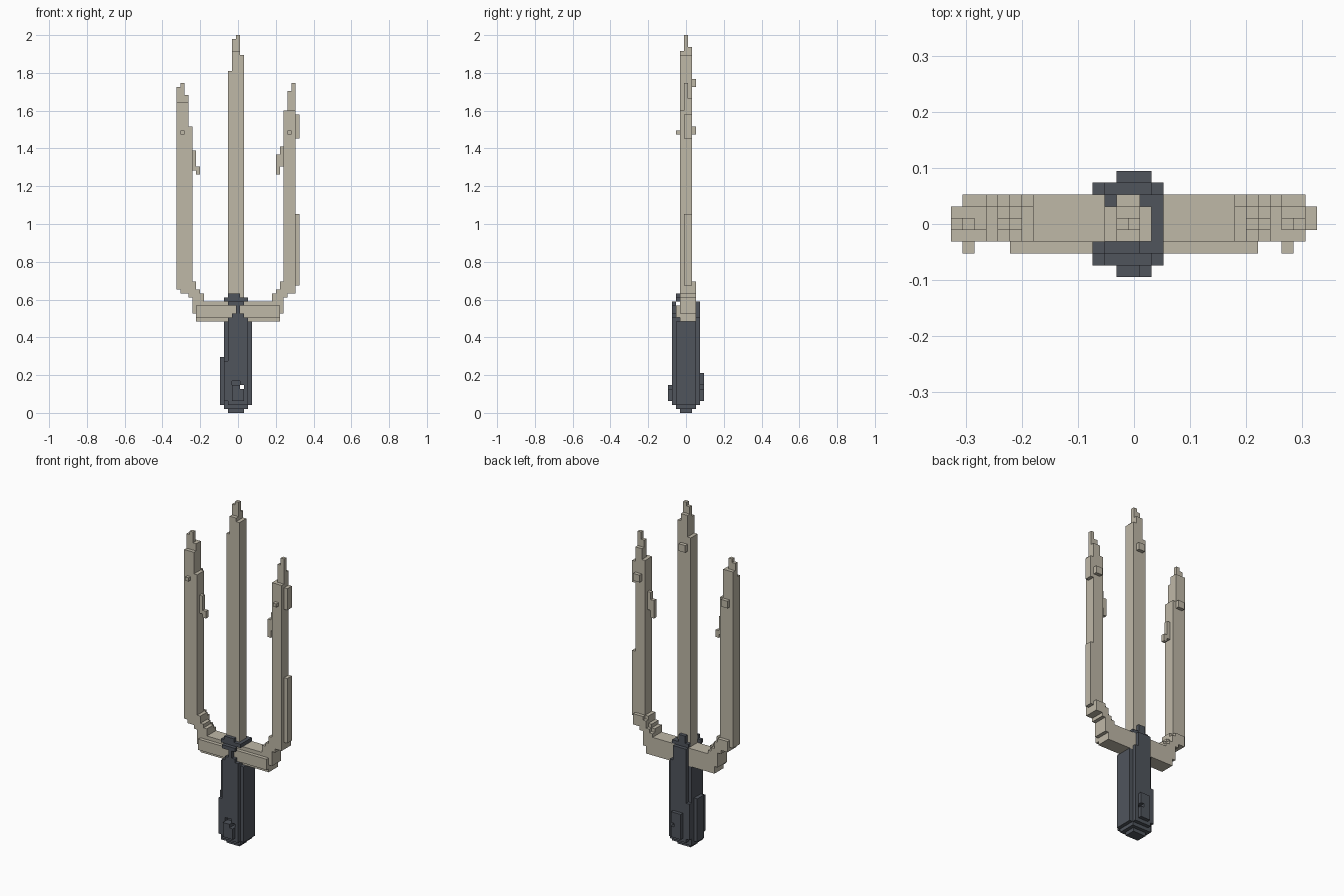
import bpy, bmesh
from itertools import product
from mathutils import Vector

V = 2 / 95                       # edge of one block
W, D = 31, 9                     # blocks across x and y

cube = bpy.data.objects.get("Cube")
if cube:
    bpy.data.objects.remove(cube, do_unlink=True)


def material(name, rgb):
    m = bpy.data.materials.new(name)
    m.use_nodes = True
    m.diffuse_color = (*rgb, 1)
    m.node_tree.nodes["Principled BSDF"].inputs["Base Color"].default_value = (*rgb, 1)
    return m


def box(x, y, z):
    """Set of blocks filling three half-open ranges."""
    return set(product(range(*x), range(*y), range(*z)))


def mirror(cells):
    return {(W - 1 - x, y, z) for x, y, z in cells}


def build(name, cells, mat):
    """Skin a set of blocks with only its outer faces, joining flat areas."""
    bm = bmesh.new()
    verts = {}
    corners = ((0, 0), (1, 0), (1, 1), (0, 1))

    def vert(p):
        if p not in verts:
            verts[p] = bm.verts.new(Vector((p[0] - W / 2, p[1] - D / 2, p[2])) * V)
        return verts[p]

    for c in cells:
        for axis, side in product(range(3), (0, 1)):
            n = list(c)
            n[axis] += 2 * side - 1
            if tuple(n) in cells:
                continue
            ring = []
            for u, w in corners if side else corners[::-1]:
                p = list(c)
                p[axis] += side
                p[(axis + 1) % 3] += u
                p[(axis + 2) % 3] += w
                ring.append(vert(tuple(p)))
            bm.faces.new(ring)
    bmesh.ops.dissolve_limit(bm, angle_limit=0.01, verts=bm.verts, edges=bm.edges)
    me = bpy.data.meshes.new(name)
    bm.to_mesh(me)
    bm.free()
    me.materials.append(mat)
    ob = bpy.data.objects.new(name, me)
    bpy.context.collection.objects.link(ob)


bone = material("weathered bone", (0.52, 0.48, 0.39))
steel = material("dark slate", (0.08, 0.09, 0.108))

# Centre prong: square shaft narrowing to a stepped tip
prong = box((13, 17), (3, 6), (27, 86)) | box((14, 17), (3, 6), (86, 90))
prong |= box((14, 16), (3, 5), (90, 91)) | box((14, 16), (4, 6), (90, 92))
prong |= box((14, 16), (4, 5), (92, 94)) | box((15, 16), (4, 5), (94, 95))
prong |= box((14, 16), (6, 7), (82, 84))
build("centre_prong", prong, bone)

# Elbow: one column per step from the upright down to the crossbar
elbow = set()
for x, (low, high) in enumerate(((31, 34), (30, 34), (30, 34), (29, 34),
                                 (25, 33), (23, 31), (23, 30))):
    elbow |= box((x, x + 1), (3, 6), (low, high))
    if x:
        elbow |= box((x, x + 1), (6, 7), (low, high - 1))

# Details shared by both outer prongs: small barbs front and back
barbs = box((2, 3), (2, 3), (70, 71)) | box((1, 3), (6, 7), (70, 72))

# Right outer prong
right = elbow | box((0, 4), (3, 6), (34, 72)) | box((0, 3), (3, 6), (72, 78))
right |= box((0, 3), (4, 6), (78, 80)) | box((0, 2), (4, 5), (80, 82))
right |= box((1, 2), (4, 5), (82, 83))
right |= box((4, 5), (4, 5), (61, 66)) | box((5, 6), (4, 5), (60, 62))
right |= {(x - 1, y, z) if y == 2 else (x, y, z) for x, y, z in barbs}
build("right_prong", right, bone)

# Left outer prong, slimmer above its lower half
left = box((1, 4), (3, 6), (34, 76)) | box((0, 1), (4, 6), (34, 50))
left |= box((0, 1), (4, 6), (69, 75)) | box((1, 3), (4, 6), (76, 79))
left |= box((1, 3), (4, 5), (79, 81)) | box((1, 2), (4, 5), (81, 83))
left |= box((4, 5), (4, 5), (62, 67)) | box((5, 6), (4, 5), (60, 65))
low_elbow = {c for c in elbow if not (c[0] == 0 and (c[1] == 3 or c[2] < 32))}
build("left_prong", mirror(low_elbow | left | barbs), bone)

# Crossbar with a raised front band
bar = box((7, 24), (3, 7), (23, 28)) | box((5, 26), (2, 3), (24, 27))
build("crossbar", bar, bone)

# Grip: rounded column with a swollen foot and a stepped pommel
grip = box((12, 19), (2, 7), (2, 23)) | box((13, 18), (1, 8), (2, 24))
grip |= box((12, 18), (1, 8), (3, 13)) | box((11, 12), (3, 6), (2, 14))
grip |= box((12, 18), (2, 7), (1, 2)) | box((13, 17), (3, 6), (0, 1))
grip |= box((14, 17), (0, 1), (3, 7)) | box((14, 17), (8, 9), (3, 10))
grip -= box((16, 17), (0, 9), (6, 7)) | box((14, 16), (0, 2), (7, 8))
# Straps running over the crossbar, front and back
grip |= box((14, 17), (1, 2), (24, 25)) | box((15, 16), (1, 2), (25, 27))
grip |= box((13, 17), (7, 8), (24, 28))
build("grip", grip, steel)

# Collar around the foot of the centre prong
collar = box((12, 18), (2, 3), (28, 29)) | box((13, 16), (2, 3), (29, 30))
collar |= box((13, 17), (1, 2), (27, 28)) | box((17, 18), (2, 7), (28, 29))
collar |= box((13, 18), (6, 7), (28, 29)) | box((14, 16), (6, 7), (29, 31))
build("collar", collar, steel)
